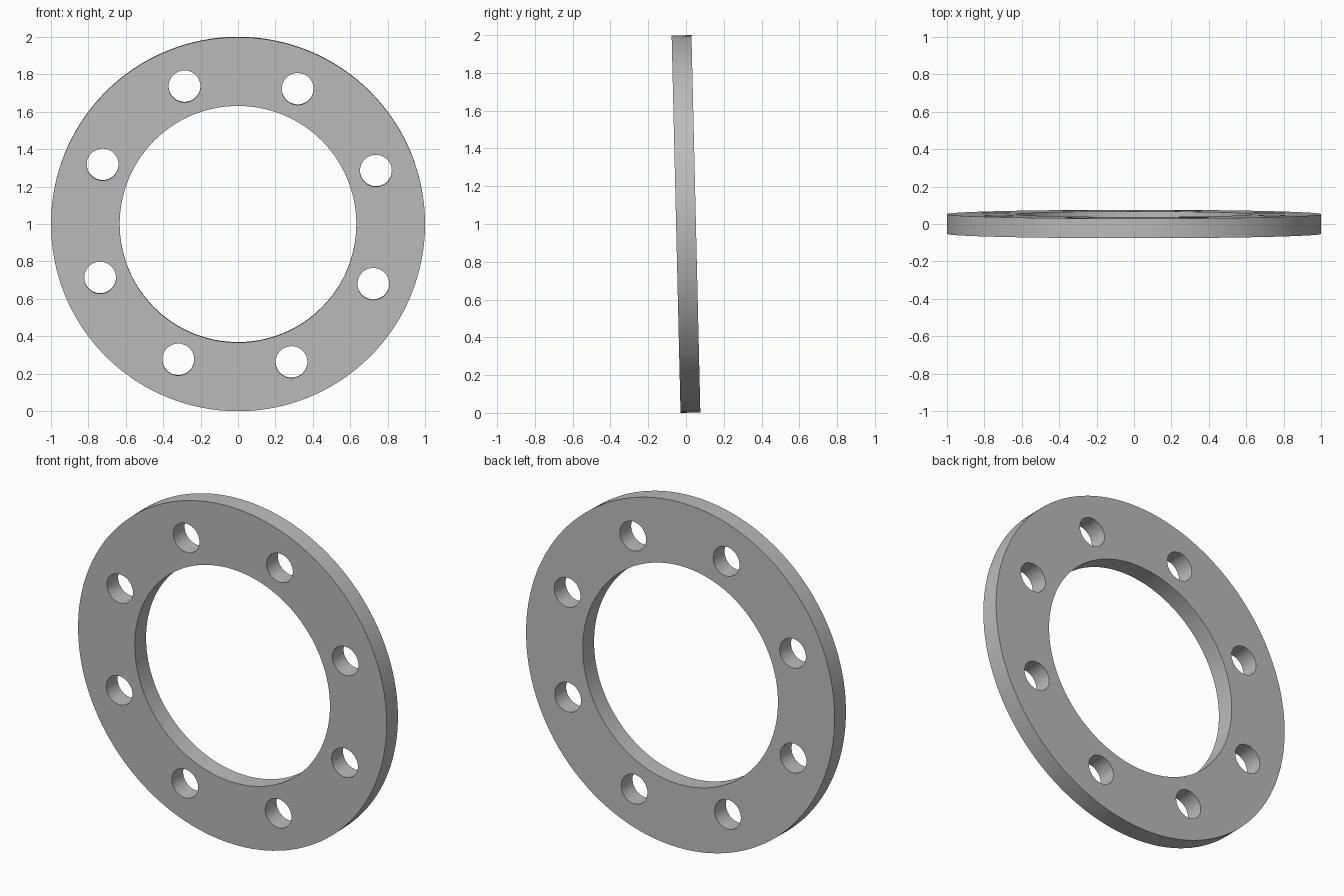
import bpy, bmesh
from math import sin, cos, pi, radians

cube = bpy.data.objects.get("Cube")
if cube:
    bpy.data.objects.remove(cube, do_unlink=True)

OUTER, INNER, THICK = 0.999, 0.632, 0.105
BOLT_CIRCLE, HOLE, HOLES = 0.79, 0.085, 8
FIRST_HOLE, TILT = radians(21.2), radians(1.35)

# Plain grey metal
grey = bpy.data.materials.new("grey metal")
grey.use_nodes = True
colour = (0.5, 0.5, 0.5, 1)
grey.diffuse_color = colour
grey.node_tree.nodes["Principled BSDF"].inputs["Base Color"].default_value = colour

# Flat ring outline: rim, bore and bolt holes as nested circles
profile = bpy.data.curves.new("flange_ring", "CURVE")
profile.dimensions = "2D"
profile.fill_mode = "BOTH"
profile.extrude = THICK / 2


def add_circle(x, y, radius, sides):
    spline = profile.splines.new("POLY")
    spline.points.add(sides - 1)
    for i, point in enumerate(spline.points):
        a = 2 * pi * i / sides
        point.co = (x + radius * cos(a), y + radius * sin(a), 0, 1)
    spline.use_cyclic_u = True


add_circle(0, 0, OUTER, 128)
add_circle(0, 0, INNER, 128)
for k in range(HOLES):
    a = FIRST_HOLE + 2 * pi * k / HOLES
    add_circle(BOLT_CIRCLE * cos(a), BOLT_CIRCLE * sin(a), HOLE, 48)

# Turn the extruded profile into a closed mesh
source = bpy.data.objects.new("ring_profile", profile)
bpy.context.collection.objects.link(source)
bpy.context.view_layer.update()
evaluated = source.evaluated_get(bpy.context.evaluated_depsgraph_get())
mesh = bpy.data.meshes.new_from_object(evaluated)
bpy.data.objects.remove(source, do_unlink=True)

bm = bmesh.new()
bm.from_mesh(mesh)
bmesh.ops.remove_doubles(bm, verts=bm.verts, dist=0.0001)
bmesh.ops.recalc_face_normals(bm, faces=bm.faces)
bm.to_mesh(mesh)
bm.free()
mesh.materials.clear()
mesh.materials.append(grey)

# Stand the ring upright, leaning slightly forward
ring = bpy.data.objects.new("flange_ring", mesh)
bpy.context.collection.objects.link(ring)
ring.rotation_euler.x = pi / 2 + TILT
ring.location.z = OUTER * cos(TILT) + THICK / 2 * sin(TILT)

bpy.ops.object.select_all(action="DESELECT")
ring.select_set(True)
bpy.context.view_layer.objects.active = ring
bpy.ops.object.shade_smooth_by_angle(angle=radians(30))
